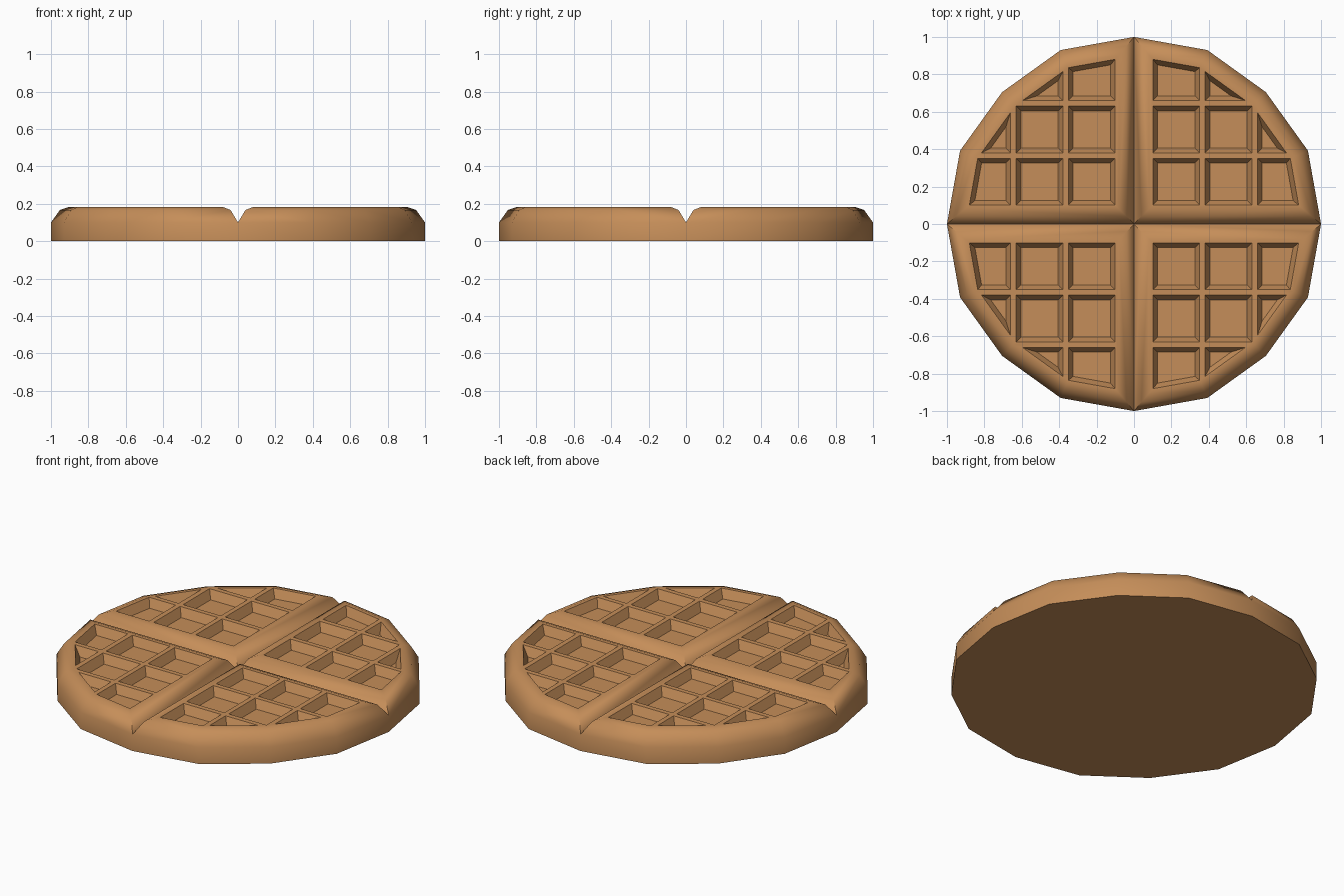
import bpy, bmesh, math
from mathutils import Vector

if "Cube" in bpy.data.objects:
    bpy.data.objects.remove(bpy.data.objects["Cube"])

TOP, FLOOR, EDGE = 0.183, 0.132, 0.10
OUTLINE = [(0, 0), (1, 0), (0.93, 0.392), (0.705, 0.705), (0.392, 0.93), (0, 1)]


def edge_planes(poly):
    """Outward normal and distance of each side of a counter-clockwise polygon."""
    out = []
    for i, p in enumerate(poly):
        a, b = Vector(p), Vector(poly[(i + 1) % len(poly)])
        d = (b - a).normalized()
        n = Vector((d.y, -d.x))
        out.append((n, n.dot(a)))
    return out


def inset(poly, amount):
    planes = [(n, d - amount) for n, d in edge_planes(poly)]
    pts = []
    for i in range(len(planes)):
        (n, d), (m, e) = planes[i - 1], planes[i]
        det = n.x * m.y - n.y * m.x
        pts.append(((d * m.y - e * n.y) / det, (n.x * e - m.x * d) / det))
    return pts


def clip(poly, border):
    for n, d in edge_planes(border):
        out = []
        for i in range(len(poly)):
            a, b = Vector(poly[i - 1]), Vector(poly[i])
            da, db = n.dot(a) - d, n.dot(b) - d
            if (da > 0) != (db > 0):
                out.append(tuple(a + (b - a) * da / (da - db)))
            if db <= 0:
                out.append(tuple(b))
        poly = out
        if len(poly) < 3:
            return []
    return poly


def loft(bm, layers):
    """Closed solid through stacked (polygon, z) layers."""
    rings = [[bm.verts.new((x, y, z)) for x, y in poly] for poly, z in layers]
    for lo, hi in zip(rings, rings[1:]):
        n = len(lo)
        for i in range(n):
            j = (i + 1) % n
            bm.faces.new((lo[i], lo[j], hi[j], hi[i]))
    bm.faces.new(rings[0][::-1])
    bm.faces.new(rings[-1])


def make_object(name, bm):
    me = bpy.data.meshes.new(name)
    bm.to_mesh(me)
    bm.free()
    ob = bpy.data.objects.new(name, me)
    bpy.context.collection.objects.link(ob)
    return ob


# One quarter with rounded upper edges
bm = bmesh.new()
loft(bm, [(OUTLINE, 0), (OUTLINE, EDGE), (inset(OUTLINE, 0.04), 0.167),
          (inset(OUTLINE, 0.08), TOP)])
waffle = make_object("waffle", bm)

# Tapered pocket cutters, clipped to the rim
bm = bmesh.new()
border = inset(OUTLINE, 0.10)
for i in range(3):
    for j in range(3):
        x, y, s = 0.10 + 0.28 * i, 0.10 + 0.28 * j, 0.25
        x, y = max(x, 0.101), max(y, 0.101)
        cell = clip([(x, y), (x + s, y), (x + s, y + s), (x, y + s)], border)
        if cell:
            loft(bm, [(inset(cell, 0.025), FLOOR), (cell, TOP), (cell, TOP + 0.05)])
cutter = make_object("pocket_cutter", bm)
cutter.hide_render = True

bpy.context.view_layer.objects.active = waffle
waffle.select_set(True)
cut = waffle.modifiers.new("pockets", 'BOOLEAN')
cut.operation, cut.solver, cut.object = 'DIFFERENCE', 'EXACT', cutter
bpy.ops.object.modifier_apply(modifier=cut.name)
bpy.data.objects.remove(cutter)

# Remove the hidden inner walls, then mirror into four quarters
bm = bmesh.new()
bm.from_mesh(waffle.data)
inner = [f for f in bm.faces
         if any(all(abs(v.co[k]) < 1e-4 for v in f.verts) for k in (0, 1))]
bmesh.ops.delete(bm, geom=inner, context='FACES')
bm.to_mesh(waffle.data)
bm.free()
mirror = waffle.modifiers.new("quarters", 'MIRROR')
mirror.use_axis = (True, True, False)
bpy.ops.object.modifier_apply(modifier=mirror.name)
bpy.ops.object.shade_smooth_by_angle(angle=math.radians(40))

# Baked brown
mat = bpy.data.materials.new("baked_brown")
mat.diffuse_color = (0.56, 0.27, 0.10, 1)
mat.use_nodes = True
mat.node_tree.nodes["Principled BSDF"].inputs["Base Color"].default_value = mat.diffuse_color
waffle.data.materials.clear()
waffle.data.materials.append(mat)
